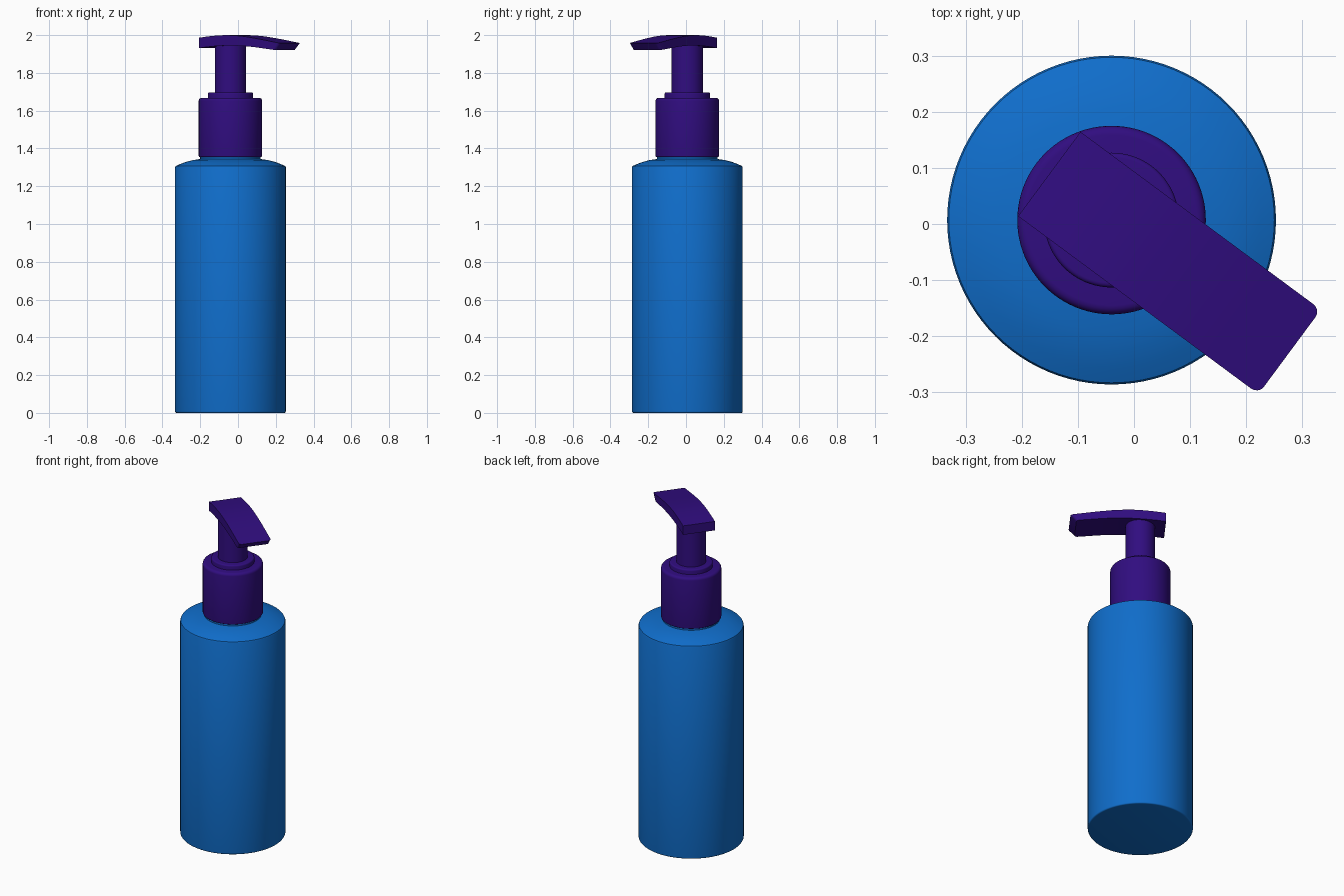
import bpy, bmesh, math
from mathutils import Matrix

if "Cube" in bpy.data.objects:
    bpy.data.objects.remove(bpy.data.objects["Cube"])

CX, CY = -0.04, 0.007            # pump axis
SEG = 96


def material(name, rgb):
    m = bpy.data.materials.new(name)
    m.diffuse_color = (*rgb, 1.0)
    m.use_nodes = True
    m.node_tree.nodes["Principled BSDF"].inputs["Base Color"].default_value = m.diffuse_color
    return m


BLUE = material("bottle blue", (0.005, 0.155, 0.60))
PURPLE = material("pump purple", (0.030, 0.004, 0.215))


def finish(bm, name, mat):
    bmesh.ops.recalc_face_normals(bm, faces=bm.faces)
    mesh = bpy.data.meshes.new(name)
    bm.to_mesh(mesh)
    bm.free()
    mesh.materials.append(mat)
    ob = bpy.data.objects.new(name, mesh)
    ob.location = (CX, CY, 0)
    bpy.context.collection.objects.link(ob)
    bpy.ops.object.select_all(action='DESELECT')
    ob.select_set(True)
    bpy.context.view_layer.objects.active = ob
    bpy.ops.object.shade_smooth_by_angle(angle=math.radians(35))
    return ob


def lathe(name, profile, mat):
    """Turn (radius, height) points around the pump axis, with capped ends."""
    bm = bmesh.new()
    rings = []
    for r, z in profile:
        rings.append([bm.verts.new((r * math.cos(2 * math.pi * i / SEG),
                                    r * math.sin(2 * math.pi * i / SEG), z))
                      for i in range(SEG)])
    for a, b in zip(rings, rings[1:]):
        for i in range(SEG):
            j = (i + 1) % SEG
            bm.faces.new((a[i], a[j], b[j], b[i]))
    bm.faces.new(rings[0])
    bm.faces.new(rings[-1])
    return finish(bm, name, mat)


def arc(r, z, size, start):
    """Quarter-round corner of the given size, centred on (r, z)."""
    return [(r + size * math.cos(math.radians(start + 22.5 * k)),
             z + size * math.sin(math.radians(start + 22.5 * k))) for k in range(5)]


# Bottle body with domed shoulder and short neck
lathe("bottle", arc(0.285, 0.008, 0.008, -90) +
      [(0.293, 1.300), (0.290, 1.307), (0.265, 1.318), (0.235, 1.329),
       (0.200, 1.338), (0.160, 1.344), (0.160, 1.370)], BLUE)

# Screw cap, collar and pump stem
lathe("screw_cap", arc(0.162, 1.361, 0.006, -90) + arc(0.152, 1.652, 0.016, 0), PURPLE)
lathe("collar", [(0.120, 1.660)] + arc(0.112, 1.689, 0.008, 0), PURPLE)
lathe("pump_stem", [(0.083, 1.680), (0.083, 1.955)], PURPLE)

# Pump head: arched side profile (distance along spout, height) given a width
top = [(-0.138, 1.986), (-0.08, 1.993), (-0.02, 1.998), (0.04, 2.0), (0.10, 1.998),
       (0.16, 1.993), (0.22, 1.985), (0.28, 1.976), (0.34, 1.966), (0.395, 1.957)]
bottom = [(0.362, 1.921), (0.31, 1.927), (0.25, 1.934), (0.19, 1.940), (0.12, 1.944),
          (0.04, 1.945), (-0.04, 1.941), (-0.09, 1.937), (-0.138, 1.931)]
bm = bmesh.new()
W = 0.0935
sides = [[bm.verts.new((u, y, z)) for u, z in top + bottom] for y in (-W, W)]
n = len(sides[0])
for i in range(n):
    j = (i + 1) % n
    bm.faces.new((sides[0][i], sides[0][j], sides[1][j], sides[1][i]))
for s in sides:
    bm.faces.new(s)
# Round the two corners of the spout tip
k = len(top) - 1
tip = [bm.edges.get((s[k], s[k + 1])) for s in sides]
bmesh.ops.bevel(bm, geom=tip, offset=0.015, segments=4, profile=0.5, affect='EDGES')
bmesh.ops.rotate(bm, verts=bm.verts, cent=(0, 0, 0),
                 matrix=Matrix.Rotation(math.radians(-36.5), 3, 'Z'))
finish(bm, "pump_head", PURPLE)
